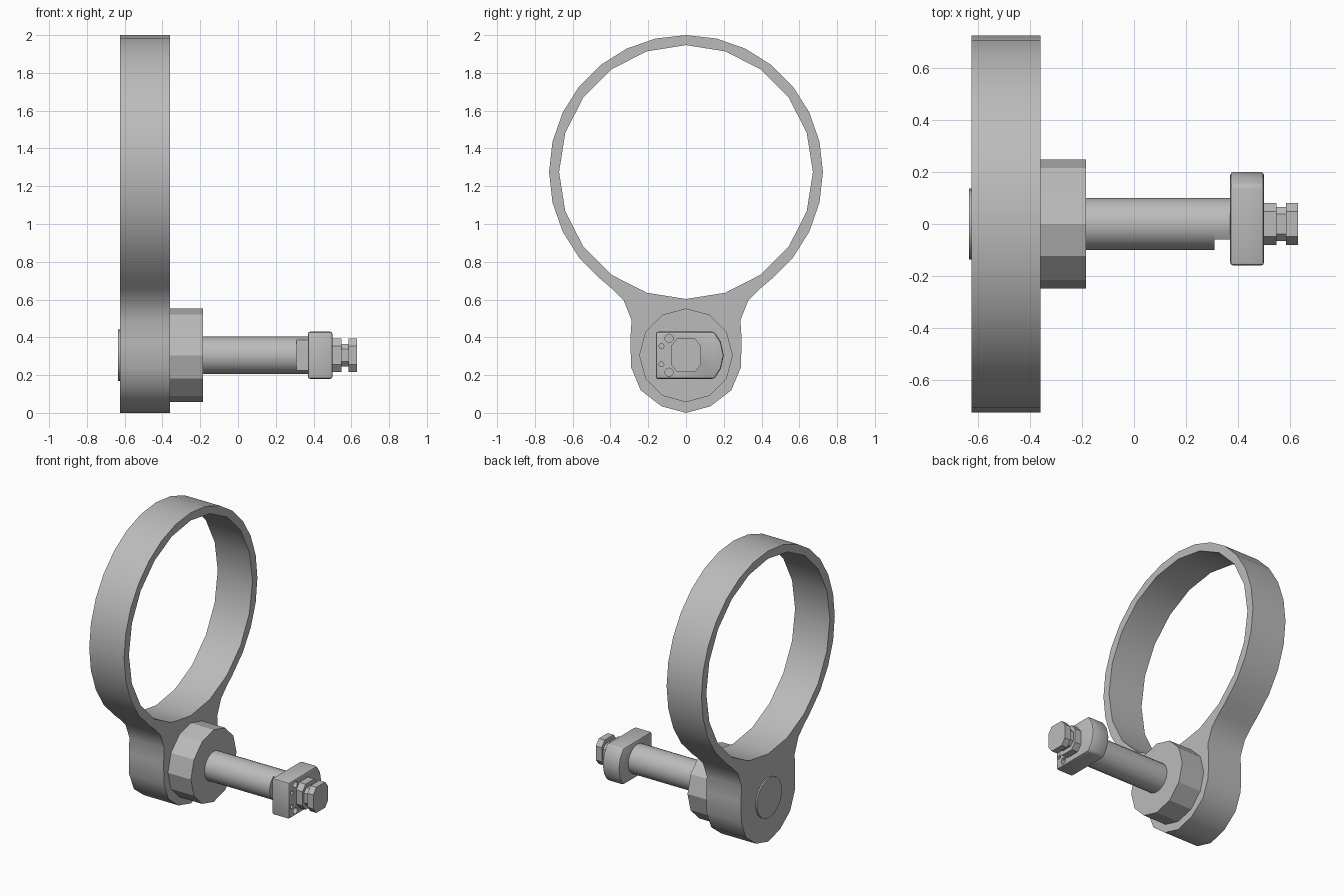
import bpy, bmesh
from math import sin, cos, tau, radians

cube = bpy.data.objects.get("Cube")
if cube:
    bpy.data.objects.remove(cube, do_unlink=True)

grey = bpy.data.materials.new("plain grey")
grey.use_nodes = True
colour = (0.5, 0.5, 0.5, 1)
grey.diffuse_color = colour
grey.node_tree.nodes["Principled BSDF"].inputs["Base Color"].default_value = colour

AXIS = 0.305      # height of the shaft axis
RING_Z = 1.275    # height of the ring centre


def circle(radius, sides, y=0, z=AXIS):
    return [(y + radius * sin(tau * i / sides), z + radius * cos(tau * i / sides))
            for i in range(sides)]


def prism(name, x0, x1, outline, hole=None, smooth=None, bevel=0):
    """Extrude a (y, z) outline along x, with an optional hole."""
    bm = bmesh.new()
    loops = []
    for pts in [outline] + ([hole] if hole else []):
        vs = [bm.verts.new((x0, y, z)) for y, z in pts]
        loops += [bm.edges.new((vs[i - 1], vs[i])) for i in range(len(vs))]
    if hole:
        bmesh.ops.triangle_fill(bm, edges=loops, use_beauty=True)
    else:
        bm.faces.new(vs)
    ext = bmesh.ops.extrude_face_region(bm, geom=bm.faces[:], use_keep_orig=True)
    moved = [g for g in ext["geom"] if isinstance(g, bmesh.types.BMVert)]
    bmesh.ops.translate(bm, vec=(x1 - x0, 0, 0), verts=moved)
    bmesh.ops.recalc_face_normals(bm, faces=bm.faces[:])
    if bevel:
        sharp = [e for e in bm.edges if e.calc_face_angle(0) > radians(50)]
        bmesh.ops.bevel(bm, geom=sharp, offset=bevel, segments=2,
                        profile=0.5, affect='EDGES')
    mesh = bpy.data.meshes.new(name)
    bm.to_mesh(mesh)
    bm.free()
    mesh.materials.append(grey)
    obj = bpy.data.objects.new(name, mesh)
    bpy.context.collection.objects.link(obj)
    if smooth:
        bpy.ops.object.select_all(action='DESELECT')
        obj.select_set(True)
        bpy.context.view_layer.objects.active = obj
        bpy.ops.object.shade_smooth_by_angle(angle=radians(smooth))
    return obj


# Ring flowing into a rounded lug through a narrow neck
arc = [p for p in circle(0.725, 28, z=RING_Z) if p[1] > 0.7]
arc.sort(key=lambda p: p[1])
half = [(0.13, 0.035), (0.24, 0.12), (0.29, 0.24), (0.295, 0.385),
        (0.288, 0.49), (0.33, 0.595), (0.395, 0.66)]
half += [p for p in arc if p[0] > 0.01]
outline = [(0, 0)] + half + [(0, 2)] + [(-y, z) for y, z in reversed(half)]
prism("ring_bracket", -0.625, -0.36, outline, circle(0.672, 20, z=RING_Z), smooth=35)

# Hub, back cap and shaft
prism("back_cap", -0.635, -0.625, circle(0.137, 20), smooth=30)
prism("hub", -0.36, -0.185, circle(0.248, 12))
prism("shaft", -0.185, 0.31, circle(0.1, 20), smooth=30)
flat = [(max(y, -0.06), z) for y, z in circle(0.1, 20)]
prism("shaft_flat", 0.31, 0.37, flat, smooth=30)

# Clamp block with a rounded back
block = [(-0.16, 0.18), (0.15, 0.18), (0.185, 0.235), (0.2, AXIS),
         (0.185, 0.375), (0.15, 0.43), (-0.16, 0.43)]
clamp = prism("clamp_block", 0.37, 0.5, block, smooth=35, bevel=0.012)

# Screw holes in the clamp
for side in (-1, 1):
    for y, dz, r in ((-0.09, 0.09, 0.022), (-0.13, 0.048, 0.013)):
        cutter = prism("hole_cutter", 0.45, 0.53, circle(r, 12, y, AXIS + side * dz))
        cutter.hide_render = True
        cutter.hide_viewport = True
        cut = clamp.modifiers.new("hole", 'BOOLEAN')
        cut.operation = 'DIFFERENCE'
        cut.solver = 'EXACT'
        cut.object = cutter


# Grooved end knob
def octagon(w, h):
    return [(sy * w * a, AXIS + sz * h * b) for sy, sz, a, b in
            ((-1, -1, .6, 1), (1, -1, .6, 1), (1, -1, 1, .55), (1, 1, 1, .55),
             (1, 1, .6, 1), (-1, 1, .6, 1), (-1, 1, 1, .55), (-1, -1, 1, .55))]


prism("knob_collar", 0.5, 0.548, octagon(0.08, 0.088))
prism("knob_groove", 0.548, 0.585, octagon(0.065, 0.06))
prism("knob_tip", 0.585, 0.63, octagon(0.08, 0.088))
